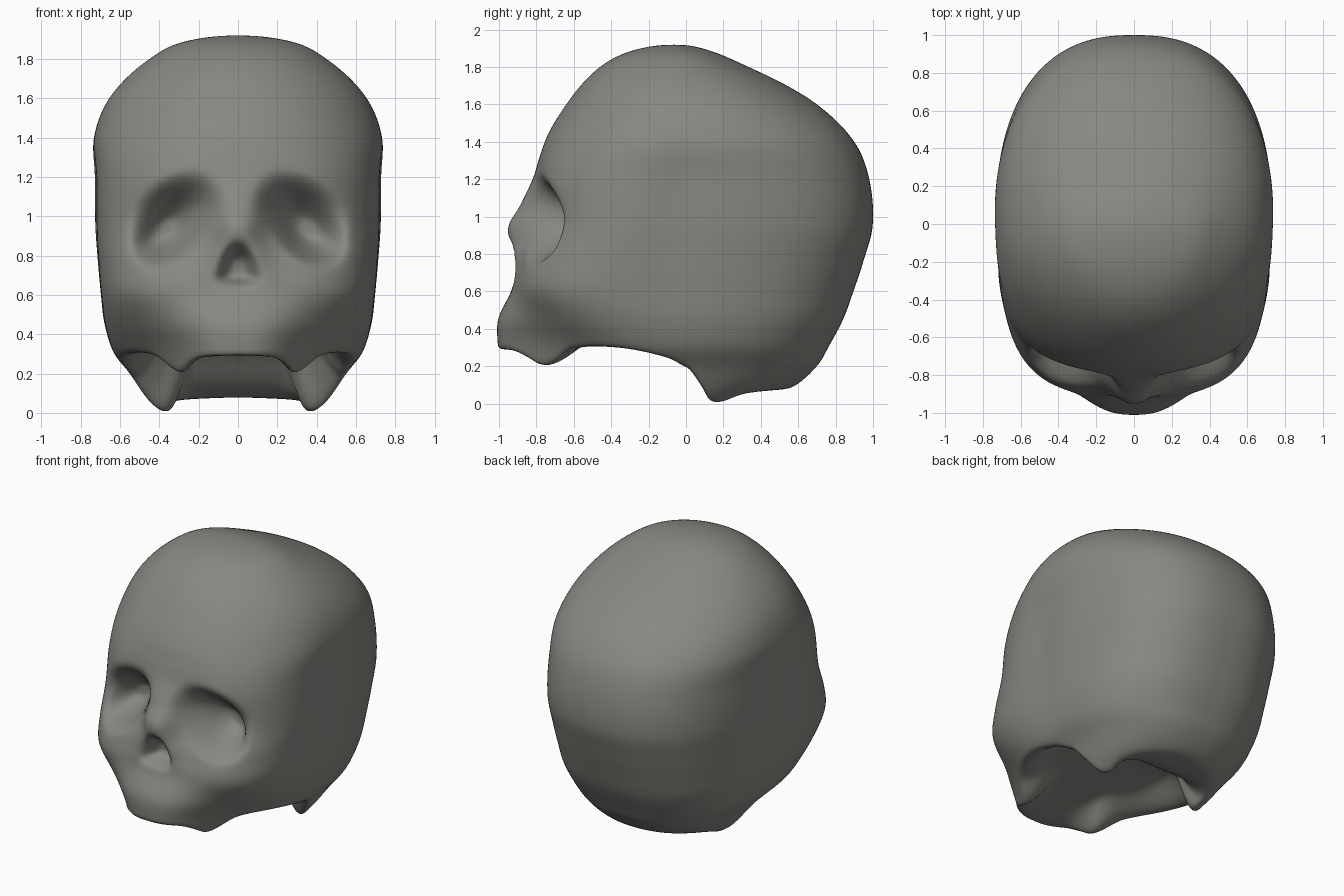
import bpy, bmesh
from math import sin, cos, radians, exp, sqrt

if "Cube" in bpy.data.objects:
    bpy.data.objects.remove(bpy.data.objects["Cube"])

TOP, SEGS, RINGS, UNDER = 1.92, 280, 140, 26


def smooth(a, b, v):
    t = min(1, max(0, (v - a) / (b - a)))
    return t * t * (3 - 2 * t)


def curve(keys, vals, v):
    """Hermite curve through the control points."""
    n = len(keys)
    v = min(keys[-1], max(keys[0], v))
    i = next((k for k in range(n - 1) if v <= keys[k + 1]), n - 2)

    def slope(k):
        a, b = max(0, k - 1), min(n - 1, k + 1)
        return (vals[b] - vals[a]) / (keys[b] - keys[a])
    h = keys[i + 1] - keys[i]
    t = (v - keys[i]) / h
    return ((2*t**3 - 3*t*t + 1) * vals[i] + (t**3 - 2*t*t + t) * h * slope(i)
            + (3*t*t - 2*t**3) * vals[i + 1] + (t**3 - t*t) * h * slope(i + 1))


# Horizontal sections: height, front y, back y, half width, front and back squareness
sections = [
    (1.92, -.06, -.06, 0, 2.0, 2.0), (1.88, -.31, .15, .30, 2.0, 2.0),
    (1.8, -.46, .335, .45, 2.0, 2.05), (1.6, -.64, .70, .655, 2.05, 2.15),
    (1.4, -.755, .90, .735, 2.2, 2.3), (1.2, -.80, .98, .732, 2.65, 2.4),
    (.95, -.80, .998, .73, 3.0, 2.45), (.75, -.88, .945, .715, 3.2, 2.45),
    (.6, -.905, .895, .70, 3.3, 2.45), (.45, -.82, .84, .68, 2.9, 2.45),
    (.3, -.66, .76, .63, 2.6, 2.4), (.2, -.60, .70, .55, 2.4, 2.4),
    (.08, -.5, .56, .475, 2.2, 2.2), (0, -.4, .36, .42, 2.0, 2.0)]
sec_u = [sqrt(TOP - s[0]) for s in sections]
sec_cols = list(zip(*sections))[1:]

# Lower rim height by angle from the front: teeth, cheek, ear bump, nape
rim_a = [0, 17, 23, 28, 32, 38, 55, 75, 90, 100, 108, 118, 130, 145, 180]
rim_z = [.29, .28, .245, .2, .22, .29, .30, .26, .20, .095, .015, .005, .045, .065, .08]

# Midline ridge: nasal bridge above, muzzle below
ridge_z = [.2, .3, .45, .6, .7, .84, .95, 1.07, 1.2, 1.34]
ridge_d = [.39, .345, .185, .03, .03, .10, .15, .085, .02, 0]
ridge_w = [.37, .37, .36, .3, .2, .15, .13, .13, .15, .2]


def rim(a):
    return max(0, curve(rim_a, rim_z, a))


def outer(a, z):
    """Point on the outside of the skull at angle a (degrees) and height z."""
    u = sqrt(max(0, TOP - z))
    yf, yb, w, nf, nb = (curve(sec_u, c, u) for c in sec_cols)
    c = -.06 * max(0, (z - 1.5) / .42)
    s, k = sin(radians(a)), cos(radians(a))
    d, n = (c - yf, nf) if k > 0 else (yb - c, nb)
    w, d = max(w, 1e-4), max(d, 1e-4)
    r = (abs(s / w) ** n + abs(k / d) ** n) ** (-1 / n)
    x, y = r * s, c - r * k
    # shallow temple hollow
    x *= 1 - .02 * exp(-((y + .08) / .16) ** 2 - ((z - .95) / .4) ** 2)
    if k > 0:
        if z < 1.34:
            y -= curve(ridge_z, ridge_d, z) * exp(-(abs(x) / curve(ridge_z, ridge_w, z)) ** 2.7)
        # eye sockets: tilted bowls with a crisp lower edge and a soft brow
        ex, ez = abs(x) - .355, z - .955
        p, q = ex + ez * .28, ez + ex * .12
        e = (abs(p / .195) ** 2.2 + abs(q / .21) ** 2.2) ** (1 / 2.2)
        blend = smooth(-.08, .1, ez)
        inner, edge = .25 - .25 * blend, 1.04 + .3 * blend
        y += max(0, -.525 - y) * (1 - smooth(inner, edge, e))
        # nose opening: rounded triangle
        if .62 < z < .89:
            half = .125 * sqrt(max(.0001, (.89 - z) / .22))
            m = (1 - smooth(.35, 1.05, abs(x) / half)) * smooth(.645, .69, z)
            y += .13 * m * (1 - smooth(.77, .89, z))
    return x, y, z


def vault(y):
    """Height of the hollow underside along the skull."""
    return curve([-1, -.75, -.4, -.1, .08, .24, .36, .6],
                 [.31, .32, .37, .40, .32, .14, .085, .08], y)


bm = bmesh.new()
rows = []
angles = [-180 + 360 * i / SEGS for i in range(SEGS)]
crown = bm.verts.new((0, -.06, TOP))
# outer shell, crown to rim
for j in range(1, RINGS + 1):
    t = (j / RINGS) ** 1.5
    rows.append([bm.verts.new(outer(a, TOP - (TOP - rim(abs(a))) * t)) for a in angles])
edge = [v.co.copy() for v in rows[-1]]
# underside, rim to middle
MID = -.1
for j in range(1, UNDER):
    t = j / UNDER
    row = []
    for p in edge:
        x, y = p.x * (1 - t), MID + (p.y - MID) * (1 - t)
        z = p.z + (vault(y) - p.z) * smooth(.02, .36, t)
        row.append(bm.verts.new((x, y, z)))
    rows.append(row)
middle = bm.verts.new((0, MID, vault(MID)))

for i in range(SEGS):
    k = (i + 1) % SEGS
    bm.faces.new((crown, rows[0][i], rows[0][k]))
    bm.faces.new((middle, rows[-1][k], rows[-1][i]))
    for r0, r1 in zip(rows, rows[1:]):
        bm.faces.new((r0[i], r1[i], r1[k], r0[k]))
# relax so the rims are rounded
for _ in range(3):
    bmesh.ops.smooth_vert(bm, verts=bm.verts, factor=.5, use_axis_x=True,
                          use_axis_y=True, use_axis_z=True)
bmesh.ops.recalc_face_normals(bm, faces=bm.faces)
mesh = bpy.data.meshes.new("skull")
bm.to_mesh(mesh)
bm.free()

# dark bone grey
bone = bpy.data.materials.new("dark_bone")
bone.diffuse_color = (.245, .245, .225, 1)
bone.use_nodes = True
bone.node_tree.nodes["Principled BSDF"].inputs["Base Color"].default_value = bone.diffuse_color
mesh.materials.append(bone)
skull = bpy.data.objects.new("skull", mesh)
bpy.context.collection.objects.link(skull)
bpy.context.view_layer.objects.active = skull
skull.select_set(True)
bpy.ops.object.shade_smooth_by_angle(angle=radians(60))
